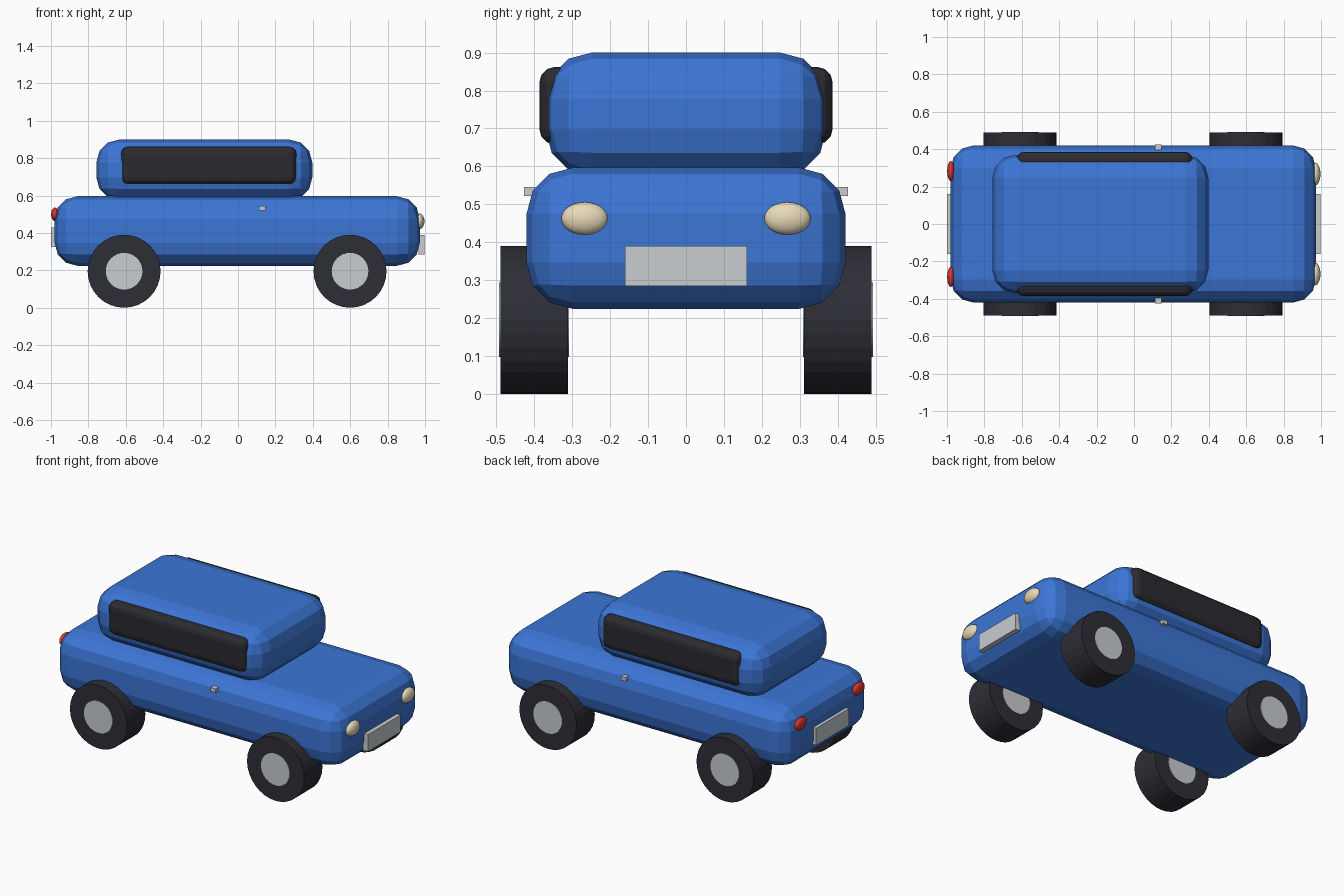
import bpy
import math

default_cube = bpy.data.objects.get("Cube")
if default_cube:
    bpy.data.objects.remove(default_cube, do_unlink=True)


def make_material(name, rgb, roughness=0.5):
    mat = bpy.data.materials.new(name)
    mat.use_nodes = True
    mat.diffuse_color = (*rgb, 1)
    shader = mat.node_tree.nodes["Principled BSDF"]
    shader.inputs["Base Color"].default_value = (*rgb, 1)
    shader.inputs["Roughness"].default_value = roughness
    return mat


blue = make_material("blue paint", (0.045, 0.18, 0.67))
rubber = make_material("dark rubber", (0.027, 0.027, 0.037))
glass = make_material("dark glass", (0.024, 0.024, 0.03))
silver = make_material("silver", (0.58, 0.61, 0.63))
cream = make_material("cream lamp", (0.8, 0.7, 0.47))
red = make_material("red lamp", (0.7, 0.035, 0.025))


def finish(name, mat):
    obj = bpy.context.object
    obj.name = obj.data.name = name
    obj.data.materials.append(mat)
    return obj


def box(name, mat, x, y, z, bevel=0):
    """Box spanning the (low, high) ranges, with optional rounded edges."""
    spans = (x, y, z)
    bpy.ops.mesh.primitive_cube_add(size=1, location=[(a + b) / 2 for a, b in spans])
    obj = finish(name, mat)
    obj.scale = [b - a for a, b in spans]
    bpy.ops.object.transform_apply(location=False, rotation=False, scale=True)
    if bevel:
        mod = obj.modifiers.new("rounded edges", "BEVEL")
        mod.width = bevel
        mod.segments = 3
    return obj


def cylinder(name, mat, location, radius, width):
    """Cylinder with its axle along y."""
    bpy.ops.mesh.primitive_cylinder_add(vertices=32, radius=radius, depth=width,
                                        location=location, rotation=(math.pi / 2, 0, 0))
    return finish(name, mat)


def lamp(name, mat, location, radii):
    bpy.ops.mesh.primitive_uv_sphere_add(segments=32, ring_count=16, radius=1, location=location)
    obj = finish(name, mat)
    obj.scale = radii
    bpy.ops.object.transform_apply(location=False, rotation=False, scale=True)
    bpy.ops.object.shade_smooth()
    return obj


# Body, cabin and side glass
box("body", blue, (-0.98, 0.972), (-0.42, 0.42), (0.225, 0.597), 0.122)
box("cabin", blue, (-0.757, 0.397), (-0.37, 0.37), (0.575, 0.9), 0.122)
box("side_windows", glass, (-0.628, 0.313), (-0.386, 0.386), (0.658, 0.862), 0.04)

# Number plates
box("front_plate", silver, (0.965, 0.998), (-0.16, 0.16), (0.285, 0.39))
box("rear_plate", silver, (-1.0, -0.97), (-0.16, 0.16), (0.325, 0.43))

# Paired parts: the left side is +y and the right side is -y of the travel direction
for side, s in (("left", 1), ("right", -1)):
    for end, x in (("front", 0.599), ("rear", -0.609)):
        cylinder(f"{end}_{side}_tyre", rubber, (x, s * 0.4, 0.196), 0.195, 0.178)
        cylinder(f"{end}_{side}_hub", silver, (x, s * 0.4, 0.196), 0.098, 0.184)
    lamp(f"{side}_headlight", cream, (0.968, s * 0.267, 0.463), (0.029, 0.061, 0.043))
    lamp(f"{side}_taillight", red, (-0.979, s * 0.283, 0.5), (0.02, 0.053, 0.036))
    box(f"{side}_door_handle", silver, (0.112, 0.146),
        sorted((s * 0.396, s * 0.426)), (0.522, 0.546))
